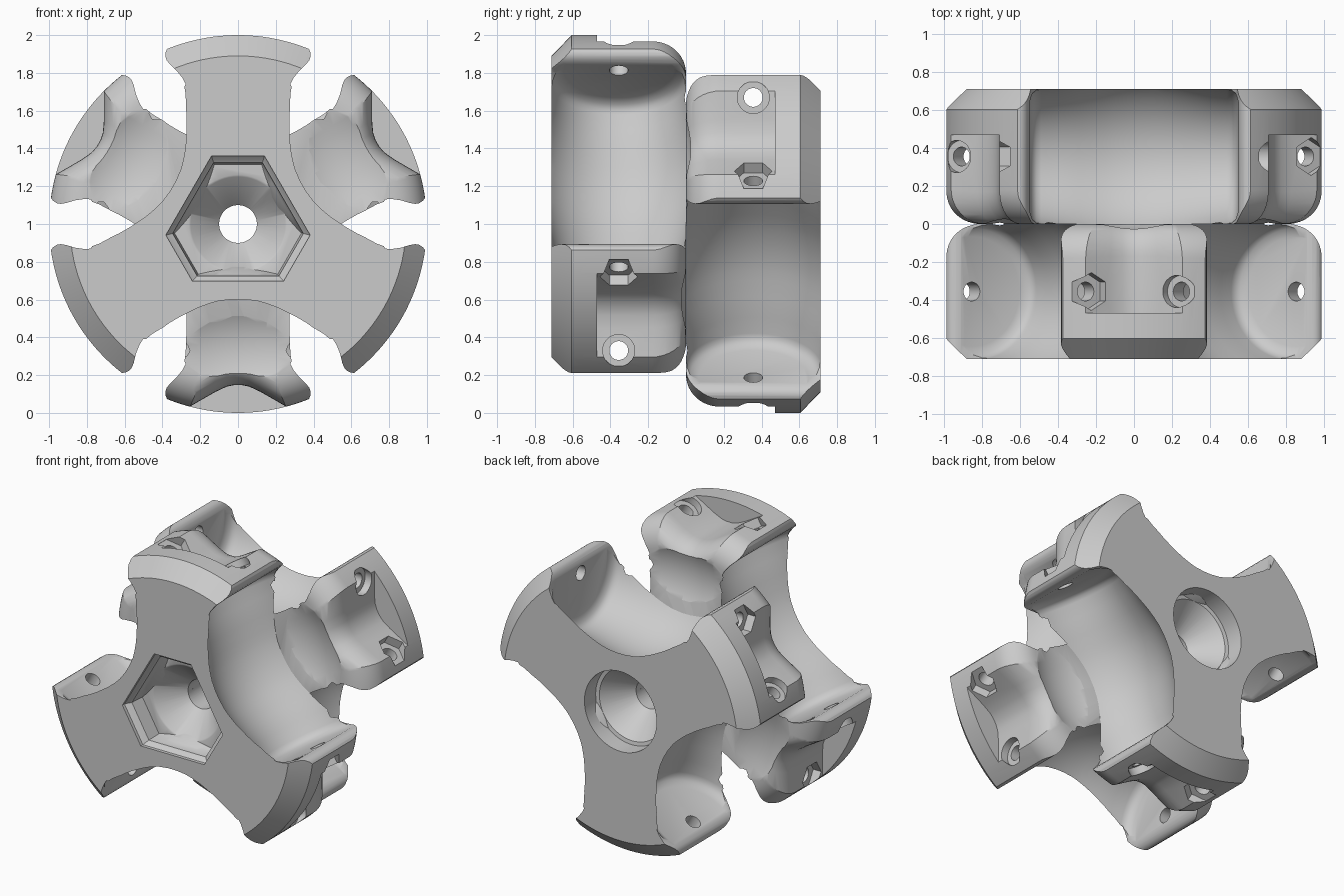
import bpy, bmesh, math
from mathutils import Matrix, Vector

cube = bpy.data.objects.get("Cube")
if cube:
    bpy.data.objects.remove(cube, do_unlink=True)

HALF = 0.7125           # thickness of one hub
MID = -HALF / 2         # roller axle depth
AXLE = 0.67             # roller axle distance from the centre

grey = bpy.data.materials.new("plain grey")
grey.use_nodes = True
grey.diffuse_color = (0.6, 0.6, 0.6, 1)
grey.node_tree.nodes["Principled BSDF"].inputs["Base Color"].default_value = (0.6, 0.6, 0.6, 1)


def loft(name, rings, matrix=Matrix()):
    """Closed solid skinned through rings of equal point count."""
    bm = bmesh.new()
    loops = [[bm.verts.new(p) for p in ring] for ring in rings]
    n = len(loops[0])
    for a, b in zip(loops, loops[1:]):
        for i in range(n):
            j = (i + 1) % n
            bm.faces.new((a[i], a[j], b[j], b[i]))
    bm.faces.new(loops[0])
    bm.faces.new(loops[-1][::-1])
    bmesh.ops.recalc_face_normals(bm, faces=bm.faces)
    bm.transform(matrix)
    mesh = bpy.data.meshes.new(name)
    bm.to_mesh(mesh)
    bm.free()
    mesh.materials.append(grey)
    obj = bpy.data.objects.new(name, mesh)
    bpy.context.scene.collection.objects.link(obj)
    return obj


def lathe_y(name, profile, n=96, matrix=Matrix()):
    """Profile of (radius, y) turned around the y axis."""
    turn = [2 * math.pi * i / n for i in range(n)]
    return loft(name, [[Vector((r * math.cos(a), y, r * math.sin(a))) for a in turn]
                       for r, y in profile], matrix)


def cut(obj, cutters):
    """Subtract the cutters in turn, then discard them."""
    for c in cutters:
        mod = obj.modifiers.new("cut", "BOOLEAN")
        mod.operation, mod.solver, mod.object = "DIFFERENCE", "EXACT", c
    graph = bpy.context.evaluated_depsgraph_get()
    mesh = bpy.data.meshes.new_from_object(obj.evaluated_get(graph))
    obj.modifiers.clear()
    obj.data = mesh
    for c in cutters:
        bpy.data.objects.remove(c, do_unlink=True)


def spin(i):
    return Matrix.Rotation(math.radians(120 * i), 4, "Y")


# Places a y-turned shape along a roller axle
ON_AXLE = Matrix.Translation((0, MID, -AXLE)) @ Matrix.Rotation(-math.pi / 2, 4, "Z")
FLIP = Matrix.Rotation(math.pi, 4, "X")


def barrel(grow, matrix):
    """Bulged roller space with rounded ends."""
    side = [(0.448, 0.03), (0.443, 0.1), (0.435, 0.15), (0.425, 0.2), (0.403, 0.29),
            (0.376, 0.4), (0.361, 0.49), (0.353, 0.515), (0.333, 0.536), (0.29, 0.552)]
    profile = [(r + grow, -t) for r, t in reversed(side)] + [(r + grow, t) for r, t in side]
    return lathe_y("barrel", profile, 80, matrix @ ON_AXLE)


def pocket_mouth(matrix):
    """Open side of a roller pocket, flaring over rounded lips."""
    flare = [(0.503, 0.61), (0.522, 0.64), (0.54, 0.685), (0.552, 0.735), (0.562, 0.76),
             (0.575, 0.776), (0.595, 0.786), (0.63, 0.791), (0.9, 0.797), (0.9, 1.3)]
    rings = [[Vector((x, y, -d)) for x, y in ((-t, -1), (t, -1), (t, 0.3), (-t, 0.3))]
             for t, d in flare]
    return loft("mouth", rings, matrix)


def arm_recess(matrix):
    """V-shaped bolt access on an arm tip, rolled over at the inner face."""
    side = [(0.4, 1.3), (0.4, 1.05), (0.12, 0.889), (0.06, 0.861), (0.02, 0.853)]
    outline = side + [(-x, z) for x, z in reversed(side)]
    rings = [[Vector((x, -0.47, z)) for x, z in outline]]
    for i in range(9):
        a = math.pi / 2 * i / 8
        y, drop = -0.17 + 0.17 * math.sin(a), 0.13 * (1 - math.cos(a))
        rings.append([Vector((x, y, z - drop)) for x, z in outline])
    rings.append([p + Vector((0, 0.2, 0)) for p in rings[-1]])
    return loft("recess", rings, matrix)


def hex_outline(offset):
    """Six-sided seat with short edges towards the arms."""
    near, wide = 0.36 - offset, 0.14 - offset * 0.3
    return [spin(i) @ Vector((x, 0, near)) for i in range(3) for x in (-wide, wide)]


def hex_seat():
    levels = [(0, -0.8), (0, -0.69), (0.02, -0.67), (0.035, -0.66), (0.045, -0.56)]
    return loft("hex_seat", [[p + Vector((0, y, 0)) for p in hex_outline(o)] for o, y in levels])


def hub(name, bore):
    # Turned body: outer chamfer in front, round edge at the inner face
    profile = [(0.89, -HALF), (1.0, -0.605)]
    for i in range(13):
        a = math.pi / 2 * i / 12
        profile.append((0.82 + 0.18 * math.cos(a), -0.18 + 0.18 * math.sin(a)))
    body = lathe_y(name, profile, 144)

    # Central bore, keeping a thin wall around each roller pocket
    for part in bore:
        cut(part, [barrel(0.03, spin(i)) for i in range(3)])
    cut(body, bore + [lathe_y("shaft_hole", [(0.1, -1), (0.1, 1)], 48)])

    # Roller pockets, clearance for the opposite rollers, bolt recesses and seats
    for i in range(3):
        m = spin(i)
        cut(body, [pocket_mouth(m), barrel(0, m)])
        cut(body, [barrel(-0.048, m @ FLIP), arm_recess(m)])
        cut(body, [
            lathe_y("axle_hole", [(0.05, -0.9), (0.05, 0.9)], 24, m @ ON_AXLE),
            lathe_y("round_seat", [(0.085, 0.66), (0.085, 0.87)], 32, m @ ON_AXLE),
            lathe_y("nut_seat", [(0.1, -0.87), (0.1, -0.65)], 6, m @ ON_AXLE)])
    return body


def cone(rim, floor, throat):
    """Round seat in the outer face, then a taper down to the shaft hole."""
    return lathe_y("cone", [(rim, -0.8), (rim, floor), (0.25, floor + 0.005),
                            (0.1, throat), (0.1, throat + 0.05)], 64)


front_hub = hub("front_hub", [hex_seat(), cone(0.26, -0.56, -0.4)])
back_hub = hub("back_hub", [cone(0.275, -0.59, -0.4)])
back_hub.data.transform(FLIP)

for obj in (front_hub, back_hub):
    obj.data.transform(Matrix.Translation((0, 0, 1)))
    bpy.ops.object.select_all(action="DESELECT")
    obj.select_set(True)
    bpy.context.view_layer.objects.active = obj
    bpy.ops.object.shade_smooth_by_angle(angle=math.radians(32))
